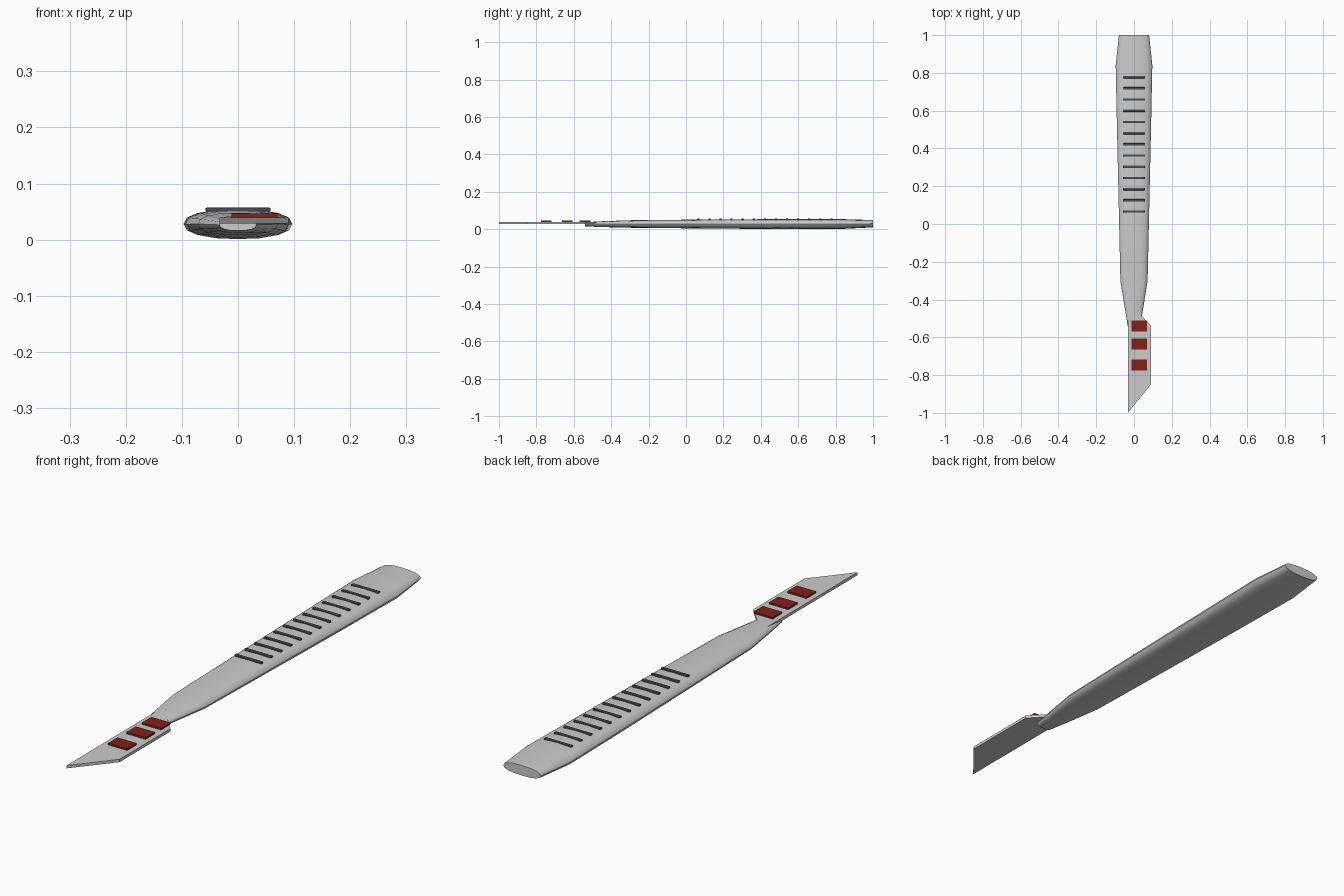
import bpy, bmesh, math

if "Cube" in bpy.data.objects:
    bpy.data.objects.remove(bpy.data.objects["Cube"])


def material(name, color):
    m = bpy.data.materials.new(name)
    m.diffuse_color = (*color, 1)
    m.use_nodes = True
    m.node_tree.nodes["Principled BSDF"].inputs["Base Color"].default_value = m.diffuse_color
    return m


def finish(name, bm, mat=None):
    bmesh.ops.recalc_face_normals(bm, faces=bm.faces)
    me = bpy.data.meshes.new(name)
    bm.to_mesh(me)
    bm.free()
    ob = bpy.data.objects.new(name, me)
    bpy.context.collection.objects.link(ob)
    if mat:
        me.materials.append(mat)
    return ob


def box(name, center, size, mat, bevel=0):
    bm = bmesh.new()
    bmesh.ops.create_cube(bm, size=1)
    for v in bm.verts:
        v.co = [c + s * k for c, s, k in zip(center, size, v.co)]
    ob = finish(name, bm, mat)
    if bevel:
        mod = ob.modifiers.new("bevel", "BEVEL")
        mod.width, mod.segments = bevel, 2
    return ob


dark = material("dark_grip", (0.07, 0.075, 0.085))
red = material("red_mark", (0.22, 0.015, 0.01))

# Handle: rounded oval sections (y, half width, bottom z, top z) lofted along y
stations = [(-0.54, 0.033, 0.016, 0.037), (-0.47, 0.045, 0.012, 0.042),
            (-0.30, 0.072, 0.008, 0.048), (0.10, 0.081, 0.004, 0.052),
            (0.50, 0.090, 0.001, 0.054), (0.84, 0.097, 0.002, 0.054),
            (1.00, 0.080, 0.010, 0.049)]
N = 16
bm = bmesh.new()
rings = []
for y, w, lo, hi in stations:
    ring = []
    for i in range(N):
        a = 2 * math.pi * i / N
        c, s = math.cos(a), math.sin(a)
        x = w * math.copysign(abs(c) ** 0.85, c)
        z = (lo + hi) / 2 + (hi - lo) / 2 * math.copysign(abs(s) ** 0.85, s)
        ring.append(bm.verts.new((x, y, z)))
    rings.append(ring)
for a, b in zip(rings, rings[1:]):
    for i in range(N):
        j = (i + 1) % N
        bm.faces.new((a[i], a[j], b[j], b[i]))
bm.faces.new(rings[0])
bm.faces.new(rings[-1])
handle = finish("handle", bm)
bpy.context.view_layer.objects.active = handle
handle.select_set(True)
bpy.ops.object.shade_smooth_by_angle(angle=math.radians(40))

# Blade: angled outline extruded to a thin plate
outline = [(-0.033, -1.0), (0.09, -0.85), (0.09, -0.54), (0.03, -0.475),
           (0.0, -0.45), (-0.033, -0.45)]
bm = bmesh.new()
face = bm.faces.new([bm.verts.new((x, y, 0.029)) for x, y in outline])
ext = bmesh.ops.extrude_face_region(bm, geom=[face])
bmesh.ops.translate(bm, vec=(0, 0, 0.011),
                    verts=[v for v in ext["geom"] if isinstance(v, bmesh.types.BMVert)])
finish("blade", bm)

# Red marks on the blade
for i, y in enumerate((-0.54, -0.635, -0.747)):
    box(f"blade_mark_{i + 1}", (0.029, y, 0.043), (0.082, 0.058, 0.007), red)

# Grip ribs across the handle
for i in range(13):
    box(f"grip_rib_{i + 1}", (0, 0.066 + 0.0593 * i, 0.0535),
        (0.116, 0.012, 0.007), dark, 0.002)
